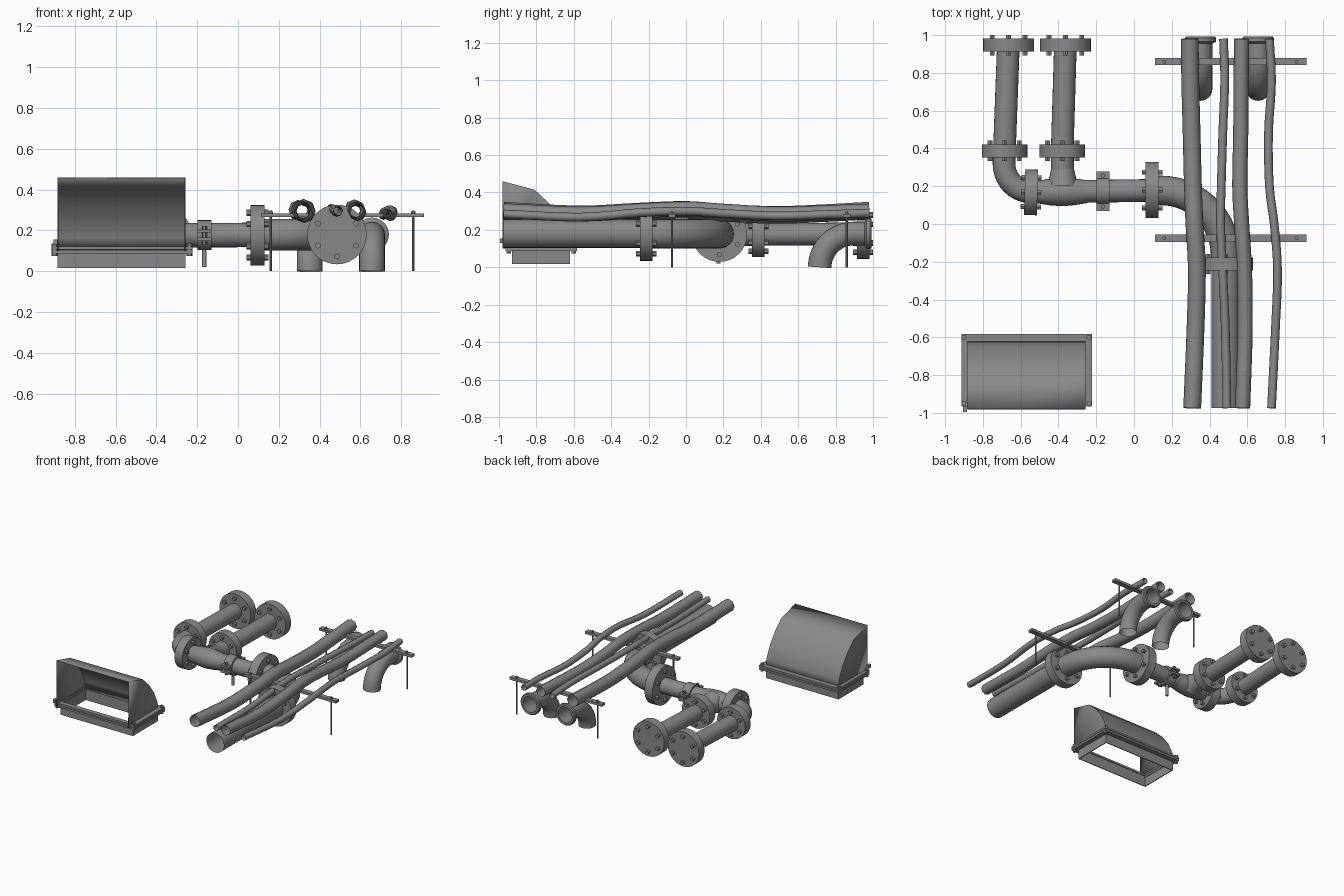
import bpy, bmesh
from math import sin, cos, pi, radians
from mathutils import Vector as V

if "Cube" in bpy.data.objects:
    bpy.data.objects.remove(bpy.data.objects["Cube"])

# Dark grey painted steel
steel = bpy.data.materials.new("dark_steel")
steel.diffuse_color = (0.25, 0.25, 0.25, 1)
steel.use_nodes = True
steel.node_tree.nodes["Principled BSDF"].inputs["Base Color"].default_value = steel.diffuse_color


def finish(name, bm, angle=35):
    bmesh.ops.recalc_face_normals(bm, faces=bm.faces)
    me = bpy.data.meshes.new(name)
    bm.to_mesh(me)
    bm.free()
    me.materials.append(steel)
    ob = bpy.data.objects.new(name, me)
    bpy.context.collection.objects.link(ob)
    bpy.context.view_layer.objects.active = ob
    ob.select_set(True)
    bpy.ops.object.shade_smooth_by_angle(angle=radians(angle))
    ob.select_set(False)
    return ob


def skin(bm, rings):
    rows = [[bm.verts.new(p) for p in r] for r in rings]
    for a, b in zip(rows, rows[1:]):
        for i in range(len(a)):
            j = (i + 1) % len(a)
            bm.faces.new((a[i], a[j], b[j], b[i]))
    return rows


def tube(name, pts, r, n=24):
    """Open-ended round pipe swept along a path."""
    pts = [V(p) for p in pts]
    bm, rings, u = bmesh.new(), [], None
    for i, p in enumerate(pts):
        t = (pts[min(i + 1, len(pts) - 1)] - pts[max(i - 1, 0)]).normalized()
        if u is None:
            u = V((0, 0, 1)) if abs(t.z) < 0.9 else V((0, 1, 0))
        u = (u - t * u.dot(t)).normalized()
        v = t.cross(u)
        rings.append([p + r * (u * cos(2 * pi * k / n) + v * sin(2 * pi * k / n)) for k in range(n)])
    skin(bm, rings)
    return finish(name, bm, 50)


def basis(axis):
    a = V(axis).normalized()
    u = V((0, 0, 1)) if abs(a.z) < 0.9 else V((1, 0, 0))
    u = (u - a * u.dot(a)).normalized()
    return a, u, a.cross(u)


def lathe(bm, origin, axis, profile, n=24, caps=True):
    """Turn (radius, offset) pairs around an axis."""
    a, u, v = basis(axis)
    o = V(origin)
    rows = skin(bm, [[o + a * t + r * (u * cos(2 * pi * k / n) + v * sin(2 * pi * k / n))
                      for k in range(n)] for r, t in profile])
    if caps:
        bm.faces.new(rows[0])
        bm.faces.new(rows[-1])


def rod(bm, origin, axis, r, t0, t1, n=12):
    lathe(bm, origin, axis, [(r, t0), (r, t1)], n)


def flange(name, c, axis, r, w=0.068):
    """Solid flange disc with six through bolts."""
    bm = bmesh.new()
    rod(bm, c, axis, r, -w / 2, w / 2, 32)
    a, u, v = basis(axis)
    for k in range(6):
        p = V(c) + r * 0.74 * (u * cos(k * pi / 3) + v * sin(k * pi / 3))
        rod(bm, p, axis, 0.015, -w / 2 - 0.02, w / 2 + 0.02, 6)
    finish(name, bm)


def box(bm, x0, x1, y0, y1, z0, z1):
    vs = bmesh.ops.create_cube(bm, size=1)["verts"]
    for v in vs:
        v.co = V(((x0 + x1) / 2 + v.co.x * (x1 - x0), (y0 + y1) / 2 + v.co.y * (y1 - y0),
                  (z0 + z1) / 2 + v.co.z * (z1 - z0)))


def frame(bm, x0, x1, y0, y1, z0, z1, w):
    """Rectangular frame open through the middle."""
    def ring(d, z):
        return [(x0 + d, y0 + d, z), (x1 - d, y0 + d, z), (x1 - d, y1 - d, z), (x0 + d, y1 - d, z)]
    skin(bm, [ring(0, z0), ring(0, z1), ring(w, z1), ring(w, z0), ring(0, z0)])
    bmesh.ops.remove_doubles(bm, verts=bm.verts, dist=1e-5)


def smooth_path(p, steps=4):
    """Catmull-Rom through the points."""
    p = [V(q) for q in p]
    q = [2 * p[0] - p[1]] + p + [2 * p[-1] - p[-2]]
    out = []
    for i in range(1, len(q) - 2):
        a, b, c, d = q[i - 1:i + 3]
        for s in range(steps):
            t = s / steps
            out.append(0.5 * (2 * b + (c - a) * t + (2 * a - 5 * b + 4 * c - d) * t * t
                              + (3 * b - a - 3 * c + d) * t ** 3))
    return out + [p[-1]]


# Branch pipes, left elbow and header
Z = 0.175
tube("branch_pipe_left", [(-0.665, 0.95, 0.18), (-0.686, 0.39, Z)], 0.06)
tube("branch_pipe_right", [(-0.363, 0.95, 0.18), (-0.38, 0.39, Z)], 0.06)
tube("left_elbow", [(-0.688, 0.39, Z)] + [(-0.54 - 0.148 * cos(a), 0.317 - 0.148 * sin(a), Z)
     for a in [k * pi / 20 for k in range(11)]], 0.06)
tube("header_pipe", [(-0.55, 0.168, Z), (0.1, 0.178, 0.178)], 0.06)
tube("tee_branch", [(-0.38, 0.39, Z), (-0.378, 0.17, Z)], 0.061)
bm = bmesh.new()
lathe(bm, (-0.378, 0.17, Z), (1, 0.01, 0),
      [(0.06, -0.13), (0.07, -0.07), (0.076, 0), (0.07, 0.07), (0.06, 0.13)], caps=False)
lathe(bm, (-0.378, 0.17, Z), (0, 1, 0), [(0.085, 0.03), (0.072, 0.07), (0.061, 0.12)], caps=False)
finish("tee_body", bm)

# Large bend and outlet pipe
tube("large_bend", [(0.1, 0.178, 0.178)] + [(0.14 + 0.345 * sin(a), -0.167 + 0.345 * cos(a), 0.179)
     for a in [k * pi / 32 for k in range(17)]] + [(0.485, -0.21, 0.18)], 0.078)
tube("outlet_pipe", [(0.485, -0.21, 0.18), (0.485, -0.975, 0.18)], 0.076)

# Flanges
for name, c, axis, r in [
        ("end_flange_left", (-0.664, 0.947, 0.18), (0, 1, 0), 0.135),
        ("end_flange_right", (-0.363, 0.947, 0.18), (0, 1, 0), 0.135),
        ("mid_flange_left", (-0.685, 0.387, Z), (0, 1, 0), 0.121),
        ("mid_flange_right", (-0.38, 0.387, Z), (0, 1, 0), 0.121),
        ("header_flange", (-0.545, 0.168, Z), (1, -0.03, 0), 0.121),
        ("bend_inlet_flange", (0.096, 0.179, 0.177), (1, 0, 0), 0.148),
        ("bend_outlet_flange", (0.485, -0.212, 0.18), (0, 1, 0), 0.146)]:
    flange(name, c, axis, r)

# Pipe clamp on a post
bm = bmesh.new()
c = (-0.165, 0.174, 0.177)
lathe(bm, c, (1, 0, 0), [(0.06, -0.034), (0.073, -0.034), (0.073, 0.034), (0.06, 0.034)], caps=False)
for s in (-1, 1):
    y = c[1] + s * 0.082
    for z in (-0.02, 0.02):
        box(bm, c[0] - 0.034, c[0] + 0.034, y - 0.022, y + 0.022, c[2] + z - 0.008, c[2] + z + 0.008)
    rod(bm, (c[0], y, c[2]), (0, 0, 1), 0.012, -0.045, 0.045, 6)
rod(bm, (c[0], c[1], 0), (0, 0, 1), 0.011, 0.02, 0.11)
finish("pipe_clamp", bm)

# Downturned elbows with collars
for i, x in enumerate((0.352, 0.657)):
    arc = [(x, 0.895 - 0.18 * sin(a), 0.18 * cos(a)) for a in [k * pi / 24 for k in range(13)]]
    arc = [(x, 0.895 - 0.18 * sin(a), 0.18 * cos(a)) for a in [k * pi / 24 for k in range(13)]]
    tube(f"drain_elbow_{i + 1}", [(x, 0.985, 0.18)] + arc, 0.063)
    bm = bmesh.new()
    lathe(bm, (x, 0, 0.18), (0, 1, 0),
          [(0.063, 0.955), (0.083, 0.965), (0.083, 0.985), (0.077, 0.992), (0.06, 0.992), (0.06, 0.955)], caps=False)
    finish(f"drain_collar_{i + 1}", bm)

# Hanger bars on threaded rods
for i, y in enumerate((-0.075, 0.86)):
    bm = bmesh.new()
    box(bm, 0.112, 0.912, y - 0.019, y + 0.019, 0.265, 0.284)
    for x in (0.16, 0.86):
        rod(bm, (x, y, 0), (0, 0, 1), 0.006, 0, 0.298, 8)
        rod(bm, (x, y, 0), (0, 0, 1), 0.011, 0.284, 0.292, 6)
    finish(f"support_bar_{i + 1}", bm)

# Wavy hoses: sideways positions and heights at shared y stations
ys = [0.98, 0.75, 0.48, 0.2, 0, -0.25, -0.57, -0.975]
hoses = [
    (0.047, [0.295, 0.298, 0.305, 0.312, 0.32, 0.333, 0.325, 0.308],
     [0.303, 0.29, 0.28, 0.292, 0.307, 0.298, 0.283, 0.302]),
    (0.023, [0.474, 0.48, 0.47, 0.462, 0.458, 0.47, 0.484, 0.492],
     [0.292, 0.3, 0.303, 0.305, 0.308, 0.302, 0.29, 0.297]),
    (0.04, [0.57, 0.567, 0.565, 0.56, 0.57, 0.585, 0.588, 0.575],
     [0.3, 0.292, 0.285, 0.3, 0.312, 0.302, 0.285, 0.302]),
    (0.023, [0.717, 0.728, 0.712, 0.717, 0.742, 0.76, 0.748, 0.728],
     [0.29, 0.282, 0.275, 0.288, 0.3, 0.292, 0.268, 0.285])]
for i, (r, xs, zs) in enumerate(hoses):
    tube(f"hose_{i + 1}", smooth_path(list(zip(xs, ys, zs))), r, 8)

# Hood: sloped shell open to the front, creased above its straight skirt
bm = bmesh.new()
prof = [(-0.98, 0.46), (-0.81, 0.415), (-0.735, 0.345), (-0.67, 0.26), (-0.625, 0.165), (-0.622, 0.1)]
L = [bm.verts.new((-0.885, y, z)) for y, z in prof]
R = [bm.verts.new((-0.258, y, z)) for y, z in prof]
for i in range(len(prof) - 1):
    bm.faces.new((L[i], L[i + 1], R[i + 1], R[i]))
for side, x in ((L, -0.885), (R, -0.258)):
    bm.faces.new(side + [bm.verts.new((x, -0.98, 0.1))])
hood = finish("hood_shell", bm, 35)
mod = hood.modifiers.new("sheet", "SOLIDIFY")
mod.thickness = 0.005

# Hood base duct, mating rims and corner bolts
bm = bmesh.new()
frame(bm, -0.885, -0.258, -0.93, -0.62, 0.017, 0.1, 0.006)
finish("hood_base", bm)
for name, z0, z1 in (("lower_rim", 0.088, 0.103), ("upper_rim", 0.107, 0.122)):
    bm = bmesh.new()
    frame(bm, -0.912, -0.222, -0.965, -0.583, z0, z1, 0.038)
    finish(name, bm)
bm = bmesh.new()
for x in (-0.9, -0.238):
    for y in (-0.948, -0.6):
        rod(bm, (x, y, 0), (0, 0, 1), 0.014, 0.075, 0.136, 6)
box(bm, -0.905, -0.885, -0.995, -0.965, 0.13, 0.155)
finish("rim_bolts", bm)
